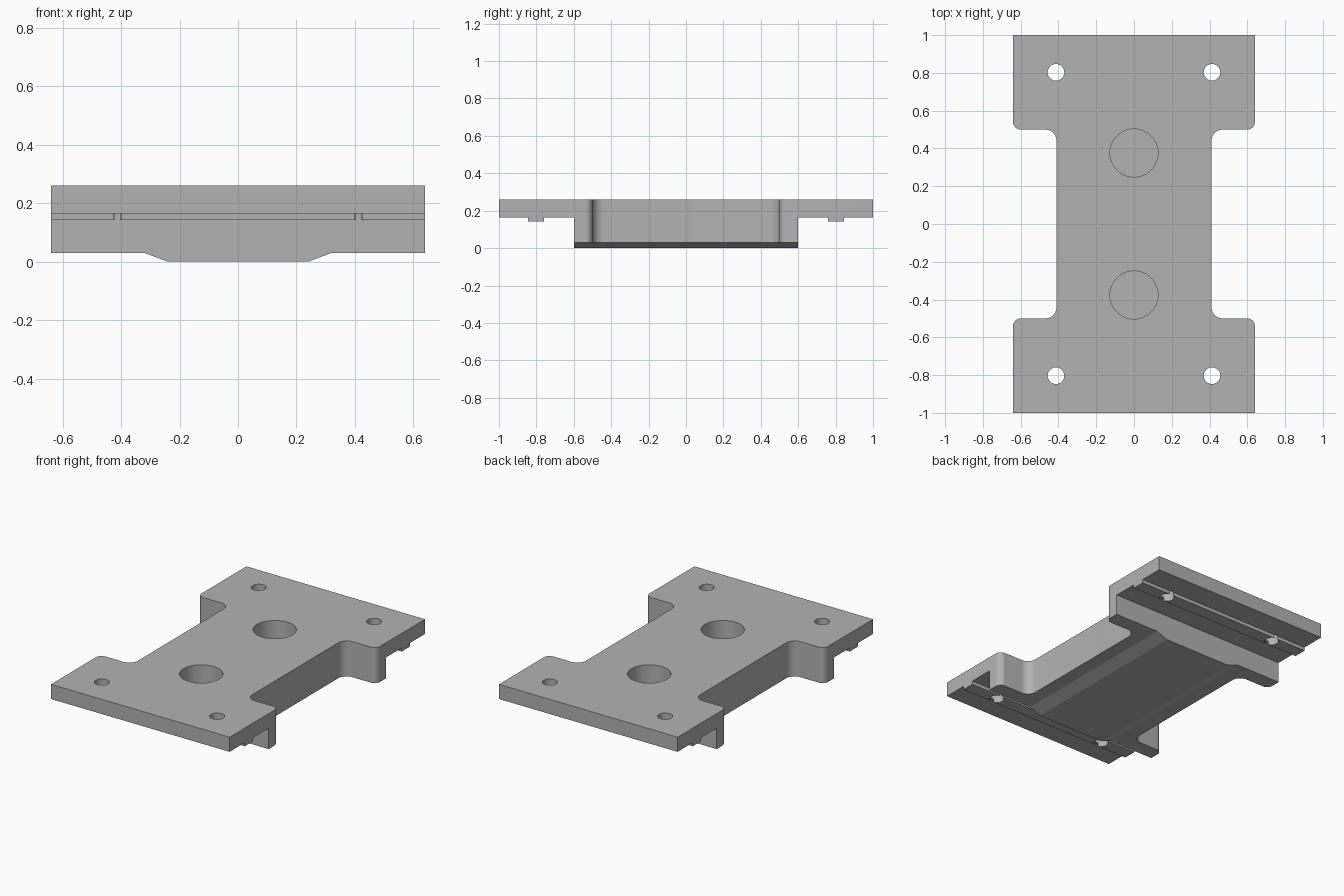
import bpy, bmesh, math
from mathutils import Vector

if "Cube" in bpy.data.objects:
    bpy.data.objects.remove(bpy.data.objects["Cube"])

grey = bpy.data.materials.new("grey metal")
grey.diffuse_color = (0.45, 0.45, 0.45, 1)
grey.use_nodes = True
grey.node_tree.nodes["Principled BSDF"].inputs["Base Color"].default_value = grey.diffuse_color


def prism(name, points, place, vec):
    """Extrude a closed 2D outline; place maps its points into 3D."""
    bm = bmesh.new()
    face = bm.faces.new([bm.verts.new(place(a, b)) for a, b in points])
    ext = bmesh.ops.extrude_face_region(bm, geom=[face])
    bmesh.ops.translate(bm, vec=Vector(vec),
                        verts=[g for g in ext["geom"] if isinstance(g, bmesh.types.BMVert)])
    bmesh.ops.recalc_face_normals(bm, faces=bm.faces)
    mesh = bpy.data.meshes.new(name)
    bm.to_mesh(mesh)
    bm.free()
    mesh.materials.append(grey)
    obj = bpy.data.objects.new(name, mesh)
    bpy.context.collection.objects.link(obj)
    return obj


def combine(target, tool, operation):
    mod = target.modifiers.new(operation.lower(), "BOOLEAN")
    mod.operation, mod.solver, mod.object = operation, "EXACT", tool
    bpy.context.view_layer.objects.active = target
    bpy.ops.object.modifier_apply(modifier=mod.name)
    bpy.data.objects.remove(tool)


def arc(cx, cy, r, start, end, n=10):
    return [(cx + r * math.cos(math.radians(start + (end - start) * i / n)),
             cy + r * math.sin(math.radians(start + (end - start) * i / n)))
            for i in range(n + 1)]


def mirrored(half):
    """Close an outline by mirroring its right half across the first axis."""
    return half + [(-a, b) for a, b in reversed(half)]


# Plan outline: wide ends joined by a filleted waist
quarter = ([(0.64, 1.0)] + arc(0.60, 0.54, 0.04, 0, -90)
           + arc(0.47, 0.44, 0.06, 90, 180))
right = quarter + [(x, -y) for x, y in reversed(quarter)]
plate = prism("mounting_plate", mirrored(right), lambda x, y: (x, y, -0.05), (0, 0, 0.31))

# Side outline: central block, thin end flanges and a rail under each flange
side = [(0.6, -0.02), (0.6, 0.165), (0.76, 0.165), (0.76, 0.142), (0.845, 0.142),
        (0.845, 0.165), (1.1, 0.165), (1.1, 0.4)]
combine(plate, prism("side_cutter", mirrored(side), lambda y, z: (-1, y, z), (2, 0, 0)),
        "INTERSECT")

# Front outline: shallow raised pad with sloped sides on the underside
front = [(0.24, 0.0), (0.32, 0.03), (0.8, 0.03), (0.8, 0.5)]
combine(plate, prism("front_cutter", mirrored(front), lambda x, z: (x, -1.2, z), (0, 2.4, 0)),
        "INTERSECT")

# Bolt holes through the flanges, and two blind bores in the block
for sy in (-1, 1):
    for sx in (-1, 1):
        circle = arc(0.413 * sx, 0.803 * sy, 0.044, 0, 360, 32)[:-1]
        combine(plate, prism("bolt_cutter", circle, lambda x, y: (x, y, 0.05), (0, 0, 0.4)),
                "DIFFERENCE")
    circle = arc(0, 0.376 * sy, 0.127, 0, 360, 48)[:-1]
    combine(plate, prism("bore_cutter", circle, lambda x, y: (x, y, 0.07), (0, 0, 0.4)),
            "DIFFERENCE")

# Smooth fillets and holes, keep machined edges sharp
bpy.ops.object.select_all(action="DESELECT")
plate.select_set(True)
bpy.context.view_layer.objects.active = plate
bpy.ops.object.shade_smooth_by_angle(angle=math.radians(15))
